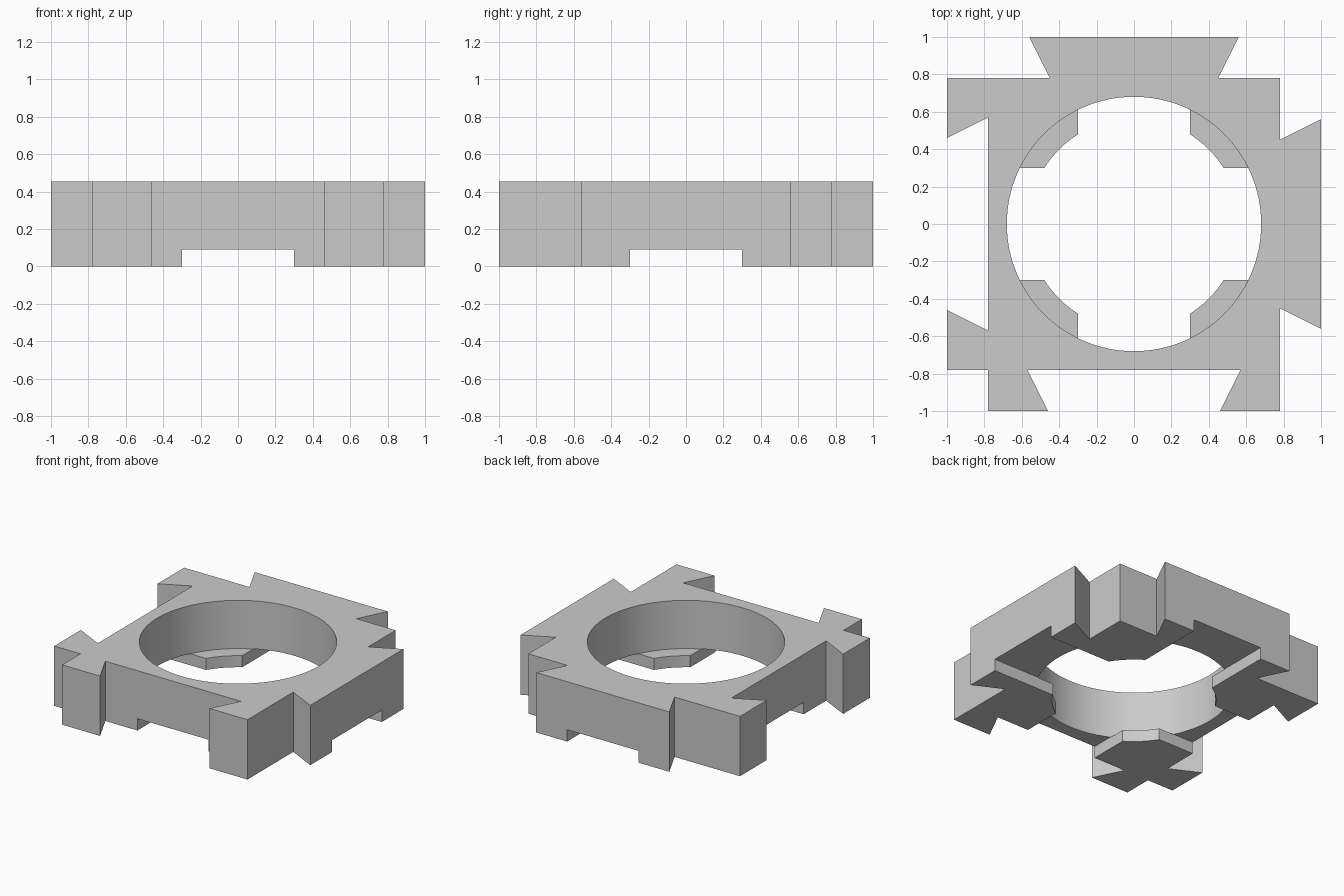
import bpy, bmesh, math

cube = bpy.data.objects.get("Cube")
if cube:
    bpy.data.objects.remove(cube, do_unlink=True)

HEIGHT = 0.455
SLOT_TOP = 0.09
LEDGE_TOP = 0.088

grey = bpy.data.materials.new("plain grey")
grey.use_nodes = True
colour = (0.6, 0.6, 0.6, 1)
grey.diffuse_color = colour
grey.node_tree.nodes["Principled BSDF"].inputs["Base Color"].default_value = colour


def prism(name, outline, low, high):
    """Extrude a flat outline from low to high."""
    bm = bmesh.new()
    face = bm.faces.new([bm.verts.new((x, y, low)) for x, y in outline])
    extruded = bmesh.ops.extrude_face_region(bm, geom=[face])["geom"]
    top = [v for v in extruded if isinstance(v, bmesh.types.BMVert)]
    bmesh.ops.translate(bm, verts=top, vec=(0, 0, high - low))
    bmesh.ops.recalc_face_normals(bm, faces=bm.faces)
    mesh = bpy.data.meshes.new(name)
    bm.to_mesh(mesh)
    bm.free()
    mesh.materials.append(grey)
    obj = bpy.data.objects.new(name, mesh)
    bpy.context.collection.objects.link(obj)
    return obj


def circle(radius, count=128):
    return [(radius * math.cos(2 * math.pi * i / count),
             radius * math.sin(2 * math.pi * i / count)) for i in range(count)]


def rectangle(x, y):
    return [(-x, -y), (x, -y), (x, y), (-x, y)]


def cut(target, cutter):
    """Subtract the cutter, then remove it."""
    cutter.hide_render = True
    mod = target.modifiers.new("cut", "BOOLEAN")
    mod.operation = "DIFFERENCE"
    mod.solver = "EXACT"
    mod.object = cutter
    bpy.ops.object.select_all(action="DESELECT")
    bpy.context.view_layer.objects.active = target
    target.select_set(True)
    bpy.ops.object.modifier_apply(modifier=mod.name)
    bpy.data.objects.remove(cutter, do_unlink=True)


# Block with dovetail tabs on the back and left, matching sockets on the front and right
outline = [
    (-0.56, 1), (0.56, 1), (0.45, 0.78), (0.78, 0.78),
    (0.78, 0.45), (1, 0.56), (1, -0.56), (0.78, -0.45),
    (0.78, -1), (0.46, -1), (0.57, -0.78), (-0.57, -0.78),
    (-0.46, -1), (-0.78, -1), (-0.78, -0.78), (-1, -0.78),
    (-1, -0.46), (-0.78, -0.57), (-0.78, 0.57), (-1, 0.46),
    (-1, 0.78), (-0.45, 0.78),
]
block = prism("interlocking_block", outline, 0, HEIGHT)

# Crossed slots underneath leave four corner feet
cut(block, prism("slot_x", rectangle(1.2, 0.3), -0.2, SLOT_TOP))
cut(block, prism("slot_y", rectangle(0.3, 1.2), -0.2, SLOT_TOP))

# Wide bore above, narrower bore through the foot ledges
cut(block, prism("wide_bore", circle(0.68), LEDGE_TOP, 0.8))
cut(block, prism("ledge_bore", circle(0.565), -0.2, 0.3))

bpy.ops.object.shade_smooth_by_angle(angle=math.radians(25))
